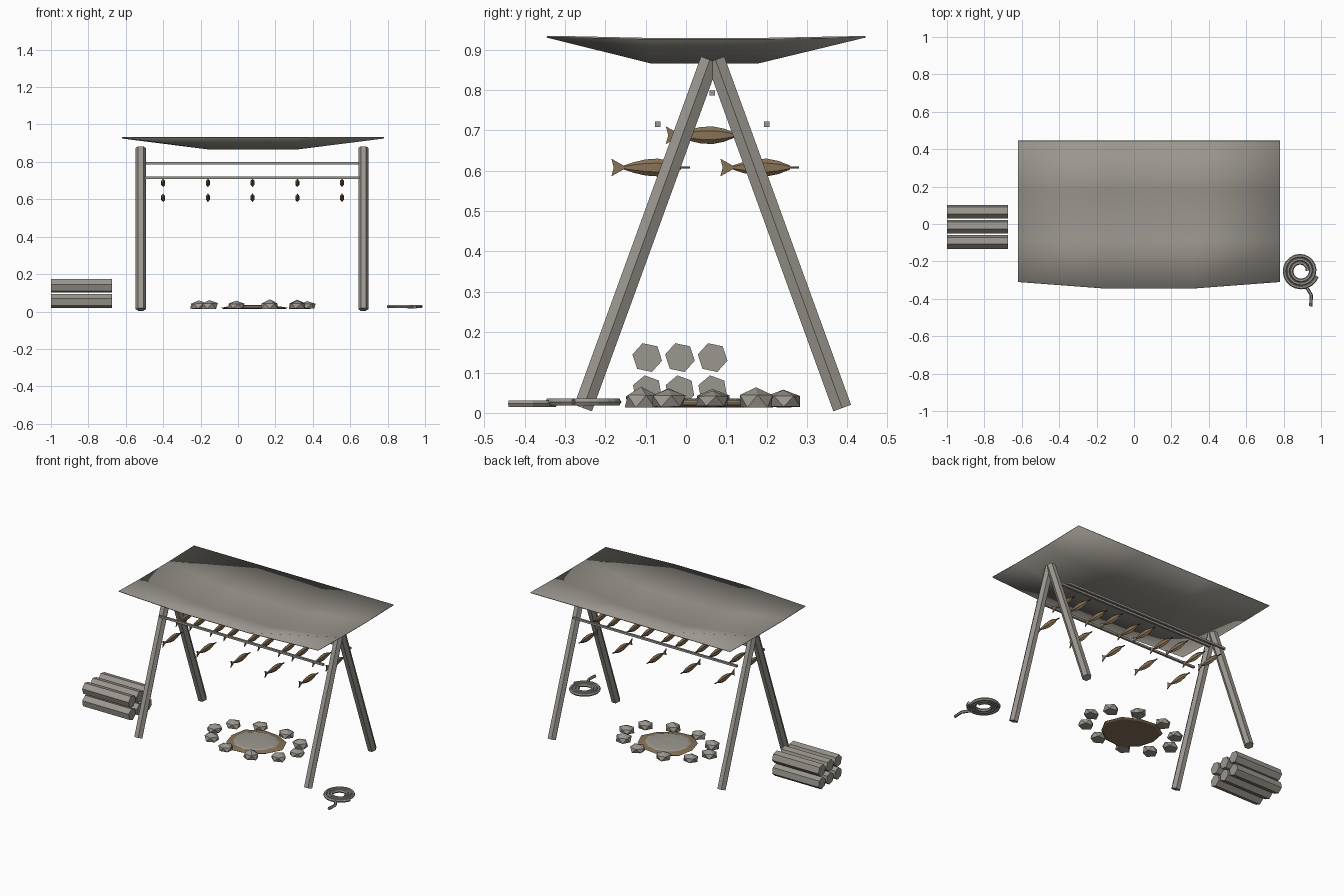
import bpy, bmesh, math, random
from mathutils import Vector, Matrix

if "Cube" in bpy.data.objects:
    bpy.data.objects.remove(bpy.data.objects["Cube"])
random.seed(4)


def mat(name, rgb):
    m = bpy.data.materials.new(name)
    m.diffuse_color = (*rgb, 1)
    m.use_nodes = True
    m.node_tree.nodes["Principled BSDF"].inputs["Base Color"].default_value = m.diffuse_color
    return m


GREY = mat("weathered grey", (0.33, 0.31, 0.275))
BROWN = mat("smoked brown", (0.25, 0.17, 0.095))
DARK = mat("dark cord", (0.07, 0.06, 0.05))


def finish(bm, name, *mats):
    bmesh.ops.recalc_face_normals(bm, faces=bm.faces)
    me = bpy.data.meshes.new(name)
    bm.to_mesh(me)
    bm.free()
    for m in mats:
        me.materials.append(m)
    ob = bpy.data.objects.new(name, me)
    bpy.context.collection.objects.link(ob)
    return ob


def loft(bm, rings):
    """Skin a list of equal vertex rings and cap both ends."""
    vs = [[bm.verts.new(p) for p in r] for r in rings]
    n = len(vs[0])
    for a, b in zip(vs, vs[1:]):
        for i in range(n):
            bm.faces.new((a[i], a[(i + 1) % n], b[(i + 1) % n], b[i]))
    return [bm.faces.new(vs[0]), bm.faces.new(vs[-1])]


def pole(name, a, b, r, sides, spin=0.0):
    a, b = Vector(a), Vector(b)
    q = (b - a).to_track_quat('Z', 'Y')
    ring = [q @ Vector((r * math.cos(t), r * math.sin(t), 0))
            for t in (spin + 2 * math.pi * i / sides for i in range(sides))]
    bm = bmesh.new()
    loft(bm, [[a + p for p in ring], [b + p for p in ring]])
    return finish(bm, name, GREY)


def tube(name, pts, r, sides):
    """Tube along a path lying flat on the ground."""
    rings = []
    for i, p in enumerate(pts):
        d = (pts[min(i + 1, len(pts) - 1)] - pts[max(i - 1, 0)]).normalized()
        side = Vector((-d.y, d.x, 0))
        rings.append([p + side * r * math.cos(t) + Vector((0, 0, r * math.sin(t)))
                      for t in (2 * math.pi * k / sides for k in range(sides))])
    bm = bmesh.new()
    loft(bm, rings)
    return finish(bm, name, GREY)


# A-frame legs
for side, x in (("left", -0.52), ("right", 0.67)):
    pole(f"{side}_front_leg", (x, -0.255, 0.012), (x, 0.059, 0.875), 0.027, 6)
    pole(f"{side}_back_leg", (x, 0.387, 0.012), (x, 0.073, 0.875), 0.027, 6)

# ridge pole and two drying rails
RAILS = (("front_rail", -0.07, 0.715), ("ridge_pole", 0.065, 0.793), ("back_rail", 0.2, 0.715))
for name, y, z in RAILS:
    pole(name, (-0.5, y, z), (0.65, y, z), 0.009, 4, math.pi / 4)

# rows of hanging fish: six-sided body, flat tail, dark cord at the mouth
PROFILE = ((-0.087, 0.004), (-0.06, 0.013), (-0.03, 0.020), (0.0, 0.022), (0.03, 0.016), (0.058, 0.005))
for row, (_, ry, rz) in enumerate(RAILS):
    zc = 0.688 if row == 1 else 0.608
    for k in range(5):
        c = Vector((-0.4 + 0.239 * k, ry - 0.012 + 0.012, zc))
        bm = bmesh.new()
        loft(bm, [[c + Vector((0.55 * r * math.cos(t), y, r * math.sin(t)))
                   for t in (math.pi / 6 + math.pi * i / 3 for i in range(6))] for y, r in PROFILE])
        loft(bm, [[c + Vector((x, y, z)) for y, z in ((-0.083, 0.004), (-0.115, 0.022), (-0.109, 0), (-0.115, -0.022), (-0.083, -0.004))]
                  for x in (-0.002, 0.002)])
        n = len(bm.faces)
        loft(bm, [[c + Vector((x, y, z)) for x, z in ((-.0025, -.0025), (.0025, -.0025), (.0025, .0025), (-.0025, .0025))]
                  for y in (0.055, 0.08)])
        bm.faces.ensure_lookup_table()
        for f in bm.faces[n:]:
            f.material_index = 1
        finish(bm, f"fish_{row + 1}_{k + 1}", BROWN, DARK)

# sagging canopy, three by three panels
bm = bmesh.new()
grid = []
for j in range(4):
    for i in range(4):
        mid_x, mid_y = i in (1, 2), j in (1, 2)
        y = (-0.345, -0.088, 0.18, 0.445)[j]
        if j == 0 and not mid_x:
            y = -0.31
        z = 0.868 if mid_x and mid_y else (0.927 if mid_y else 0.932)
        grid.append(bm.verts.new((-0.62 + 1.4 * i / 3, y, z)))
for j in range(3):
    for i in range(3):
        a = j * 4 + i
        bm.faces.new((grid[a], grid[a + 1], grid[a + 5], grid[a + 4]))
canopy = finish(bm, "canopy", GREY)
for p in canopy.data.polygons:
    p.use_smooth = True
s = canopy.modifiers.new("thickness", 'SOLIDIFY')
s.thickness = 0.004
s.offset = 0

# fire pit: ring of stones, ember bed and ash heap
CX, CY = 0.08, 0.065
for k in range(10):
    t = k * math.pi / 5
    bm = bmesh.new()
    bmesh.ops.create_icosphere(bm, subdivisions=1, radius=1)
    spin = Matrix.Rotation(random.uniform(0, 6.28), 3, 'Z')
    h = random.uniform(0.027, 0.034)
    for v in bm.verts:
        p = spin @ v.co * random.uniform(0.93, 1.07)
        v.co = (CX + 0.29 * math.cos(t) + 0.05 * p.x, CY + 0.185 * math.sin(t) + 0.046 * p.y,
                max(0.013, 0.029 + h * p.z))
    finish(bm, f"fire_stone_{k + 1}", GREY)


def disc_ring(r, z, n, wob):
    return [(CX + r * (1 + wob * math.sin(3 * t + 1)) * math.cos(t),
             CY + 0.93 * r * (1 + wob * math.sin(3 * t + 1)) * math.sin(t), z)
            for t in (2 * math.pi * i / n for i in range(n))]


bm = bmesh.new()
loft(bm, [disc_ring(0.165, 0.013, 10, 0.06), disc_ring(0.178, 0.02, 10, 0.06), disc_ring(0.14, 0.027, 10, 0.06)])
finish(bm, "ember_bed", BROWN)
bm = bmesh.new()
loft(bm, [disc_ring(0.145, 0.024, 12, 0.03), disc_ring(0.12, 0.032, 12, 0.03), disc_ring(0.06, 0.036, 12, 0.03)])
finish(bm, "ash_heap", GREY)

# firewood stack
for r in range(2):
    for k in range(3):
        y, z = -0.096 + 0.081 * k, 0.056 + 0.081 * r
        pole(f"log_{r + 1}_{k + 1}", (-1.0, y, z), (-0.675, y, z), 0.0375, 6, math.radians(-20 + 8 * r))

# coiled rope with a loose end
R = Vector((0.89, -0.25, 0.027))
pts = []
for i in range(61):
    t = 2 * math.pi * 2.95 * i / 60
    rad = 0.038 + 0.055 * i / 60
    pts.append(R + Vector((rad * math.cos(t), rad * math.sin(t), 0)))
tube("rope_coil", pts, 0.01, 6)
tube("rope_end", [Vector((x, y, 0.023)) for x, y in
                  ((0.91, -0.325), (0.93, -0.35), (0.948, -0.38), (0.945, -0.44))], 0.009, 6)
